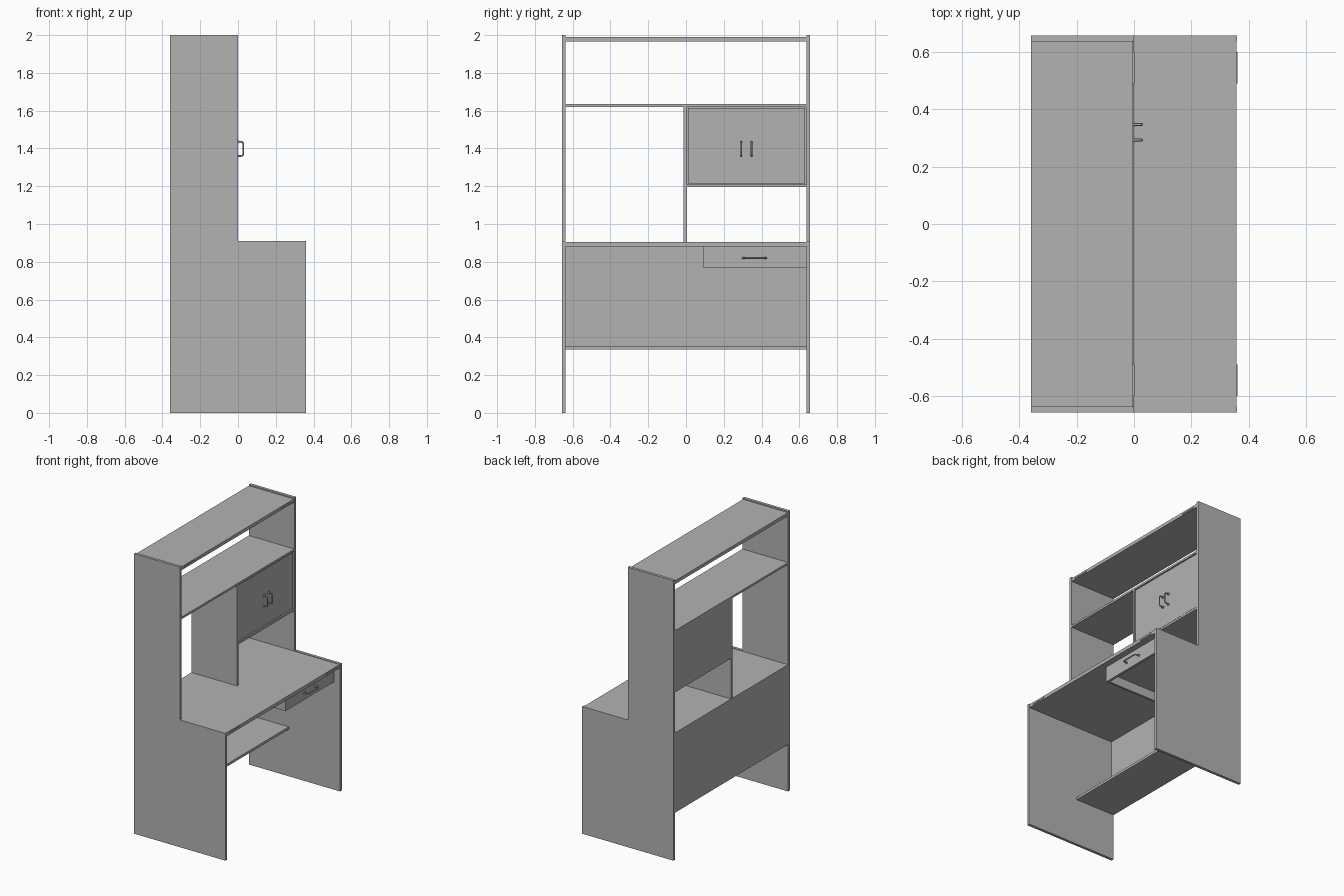
import bpy
import bmesh
from mathutils import Vector

cube = bpy.data.objects.get("Cube")
if cube:
    bpy.data.objects.remove(cube, do_unlink=True)

# One grey finish for the whole desk
grey = bpy.data.materials.new("plain grey")
grey.use_nodes = True
colour = (0.45, 0.45, 0.45, 1)
grey.diffuse_color = colour
grey.node_tree.nodes["Principled BSDF"].inputs["Base Color"].default_value = colour

BACK, FRONT, STEP = -0.36, 0.36, 0.0   # depth of back, desk front and hutch front
OUT, IN = 0.657, 0.637                 # outer and inner faces of the side panels
TOP, DESK = 2.0, 0.909                 # heights of hutch and desk


def finish(name, bm):
    bmesh.ops.recalc_face_normals(bm, faces=bm.faces)
    mesh = bpy.data.meshes.new(name)
    bm.to_mesh(mesh)
    bm.free()
    mesh.materials.append(grey)
    obj = bpy.data.objects.new(name, mesh)
    bpy.context.collection.objects.link(obj)
    return obj


def board(name, xs, ys, zs):
    """Rectangular board between pairs of limits."""
    bm = bmesh.new()
    bmesh.ops.create_cube(bm, size=1)
    for v in bm.verts:
        v.co = [lim[int(c > 0)] for c, lim in zip(v.co, (xs, ys, zs))]
    return finish(name, bm)


def side_panel(name, y0, y1):
    """L-shaped side: full height at the back, desk height in front."""
    bm = bmesh.new()
    outline = [(BACK, 0), (FRONT, 0), (FRONT, DESK), (STEP, DESK), (STEP, TOP), (BACK, TOP)]
    face = bm.faces.new([bm.verts.new((x, y0, z)) for x, z in outline])
    grown = bmesh.ops.extrude_face_region(bm, geom=[face])["geom"]
    moved = [g for g in grown if isinstance(g, bmesh.types.BMVert)]
    bmesh.ops.translate(bm, verts=moved, vec=(0, y1 - y0, 0))
    return finish(name, bm)


def handle(name, origin, along, half, reach=0.036):
    """Bowed pull with a round foot at each end, standing out in +x."""
    origin, along, out = Vector(origin), Vector(along), Vector((1, 0, 0))
    curve = bpy.data.curves.new(name, "CURVE")
    curve.dimensions = "3D"
    curve.bevel_depth = 0.0045
    curve.bevel_resolution = 2
    curve.use_fill_caps = True
    curve.materials.append(grey)
    path = [(-1, 0), (-1, 0.5), (-0.93, 0.78), (-0.75, 0.88),
            (0.75, 0.88), (0.93, 0.78), (1, 0.5), (1, 0)]
    spline = curve.splines.new("POLY")
    spline.points.add(len(path) - 1)
    for point, (a, o) in zip(spline.points, path):
        point.co = (*(origin + along * a * half + out * o * reach), 1)
    for end in (-1, 1):
        foot = curve.splines.new("POLY")
        foot.points.add(1)
        for point, o in zip(foot.points, (0, 0.006)):
            point.co = (*(origin + along * end * half + out * o), 1)
            point.radius = 1.9
    obj = bpy.data.objects.new(name, curve)
    bpy.context.collection.objects.link(obj)


# Sides, each with a slim trim at the ends of the two top boards
for label, s in (("left", 1), ("right", -1)):
    side_panel(label + "_side", s * IN, s * OUT)
    for part, x, z in (("desk", FRONT, 0.893), ("top", STEP, 1.978)):
        board(f"{part}_edge_trim_{label}", (x - 0.008, x + 0.001),
              sorted((s * 0.49, s * 0.6)), (z - 0.005, z + 0.005))

# Full-width boards
full = (-IN, IN)
board("top_board", (BACK, STEP - 0.004), full, (1.967, 1.991))
board("upper_shelf", (BACK, STEP), full, (1.62, 1.635))
board("desktop", (BACK, FRONT - 0.003), full, (0.88, 0.905))
board("back_panel", (BACK, BACK + 0.018), full, (0.335, 0.88))
board("foot_shelf", (BACK, -0.045), full, (0.335, 0.353))

# Hutch divider and cupboard
board("divider", (BACK, STEP), (-0.012, 0.004), (0.905, 1.62))
board("cupboard_floor", (BACK, STEP), (0.004, IN), (1.195, 1.21))
board("cupboard_back", (BACK, BACK + 0.015), (0.004, IN), (1.21, 1.62))
middle = 0.32
for label, s in (("left", 1), ("right", -1)):
    board("door_" + label, (-0.022, -0.004),
          sorted((middle + s * 0.001, middle + s * 0.309)), (1.215, 1.614))
    handle("door_handle_" + label, (-0.004, middle + s * 0.027, 1.398), (0, 0, 1), 0.038)

# Drawer, open below its raised floor
y0, y1, z0, z1 = 0.09, IN, 0.77, 0.88
face_x, rear_x = 0.313, -0.3
board("drawer_front", (face_x - 0.018, face_x), (y0, y1), (z0, z1))
board("drawer_side_right", (rear_x, face_x - 0.018), (y0, y0 + 0.014), (z0, z1))
board("drawer_side_left", (rear_x, face_x - 0.018), (y1 - 0.014, y1), (z0, z1))
board("drawer_rear", (rear_x, rear_x + 0.014), (y0 + 0.014, y1 - 0.014), (z0, z1))
board("drawer_floor", (rear_x + 0.014, face_x - 0.018), (y0 + 0.014, y1 - 0.014), (0.835, 0.845))
handle("drawer_handle", (face_x, 0.363, 0.82), (0, 1, 0), 0.062)
